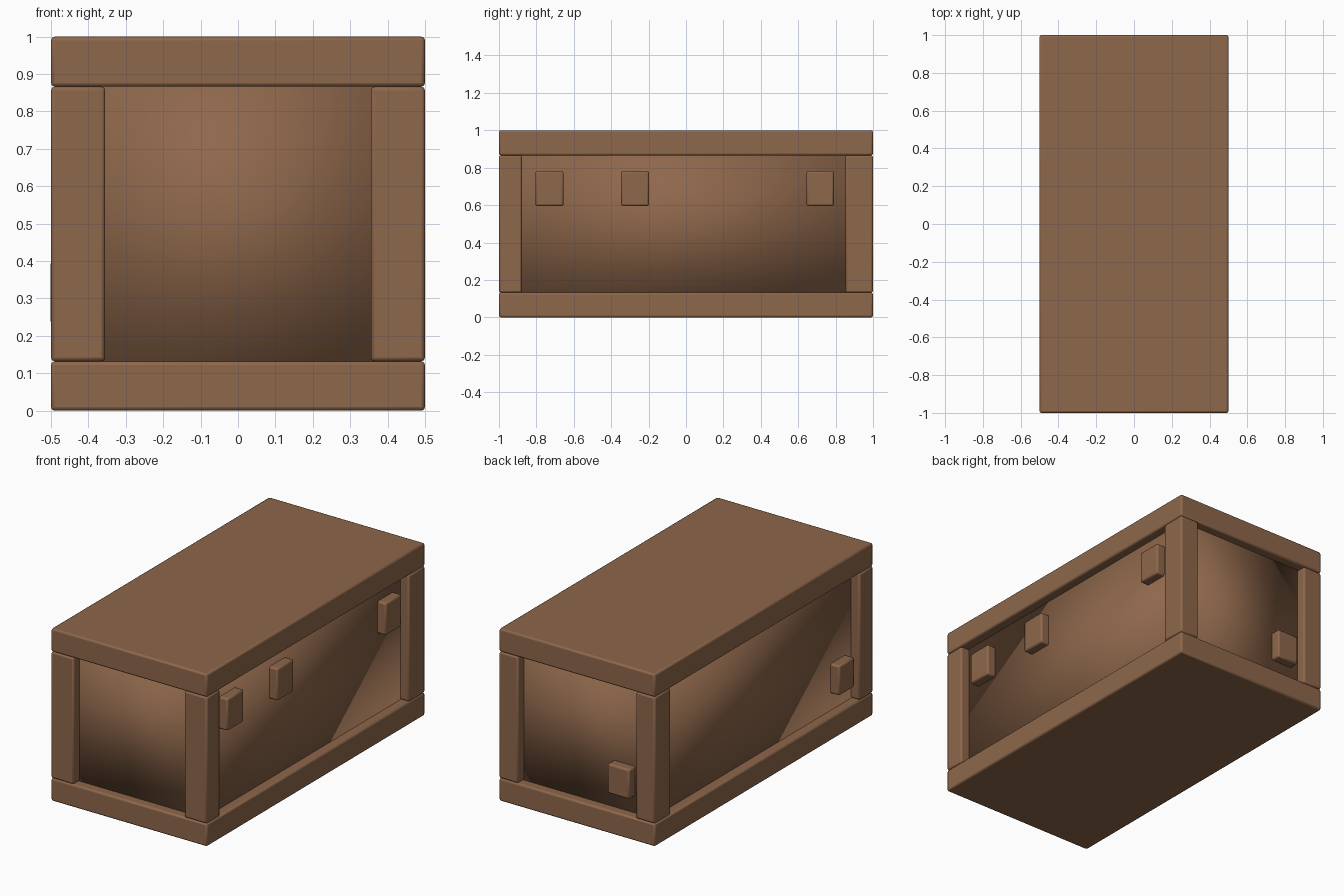
import bpy

if "Cube" in bpy.data.objects:
    bpy.data.objects.remove(bpy.data.objects["Cube"])

# One brown for the whole crate
wood = bpy.data.materials.new("brown wood")
wood.diffuse_color = (0.27, 0.135, 0.07, 1)
wood.use_nodes = True
wood.node_tree.nodes["Principled BSDF"].inputs["Base Color"].default_value = wood.diffuse_color


def box(name, lo, hi, bevel=0.01):
    """Box between two corners, with rounded edges when bevel > 0."""
    bpy.ops.mesh.primitive_cube_add(
        size=1, location=[(a + b) / 2 for a, b in zip(lo, hi)])
    ob = bpy.context.object
    ob.name = name
    ob.scale = [b - a for a, b in zip(lo, hi)]
    bpy.ops.object.transform_apply(location=False, rotation=False, scale=True)
    ob.data.materials.append(wood)
    if bevel:
        mod = ob.modifiers.new("rounded edges", 'BEVEL')
        mod.width = bevel
        mod.segments = 2
        bpy.ops.object.shade_smooth_by_angle()
    else:
        bpy.ops.object.shade_smooth()
    return ob


# Base and lid slabs
box("base_slab", (-0.5, -1, 0), (0.5, 1, 0.132))
box("lid_slab", (-0.5, -1, 0.866), (0.5, 1, 1))

# Recessed body, softly shaded across its corners
box("recessed_body", (-0.445, -0.945, 0.06), (0.445, 0.945, 0.94), bevel=0)

# Corner posts: wide to the front, narrow to the back
for side, s in (("left", -1), ("right", 1)):
    for end, e, w, d in (("front", -1, 0.145, 0.122), ("back", 1, 0.122, 0.147)):
        xs = sorted((s * 0.5, s * (0.5 - w)))
        ys = sorted((e * 1.0, e * (1.0 - d)))
        box(f"{end}_{side}_post", (xs[0], ys[0], 0.132), (xs[1], ys[1], 0.866))

# Small blocks on the right side
for i, (y0, y1) in enumerate(((-0.805, -0.655), (-0.347, -0.198), (0.645, 0.79))):
    box(f"right_block_{i + 1}", (0.42, y0, 0.595), (0.497, y1, 0.782))

# Small blocks on the left side and the back
box("left_block", (-0.501, -0.83, 0.23), (-0.42, -0.69, 0.402))
box("back_block", (-0.335, 0.92, 0.23), (-0.195, 1.0, 0.402))
